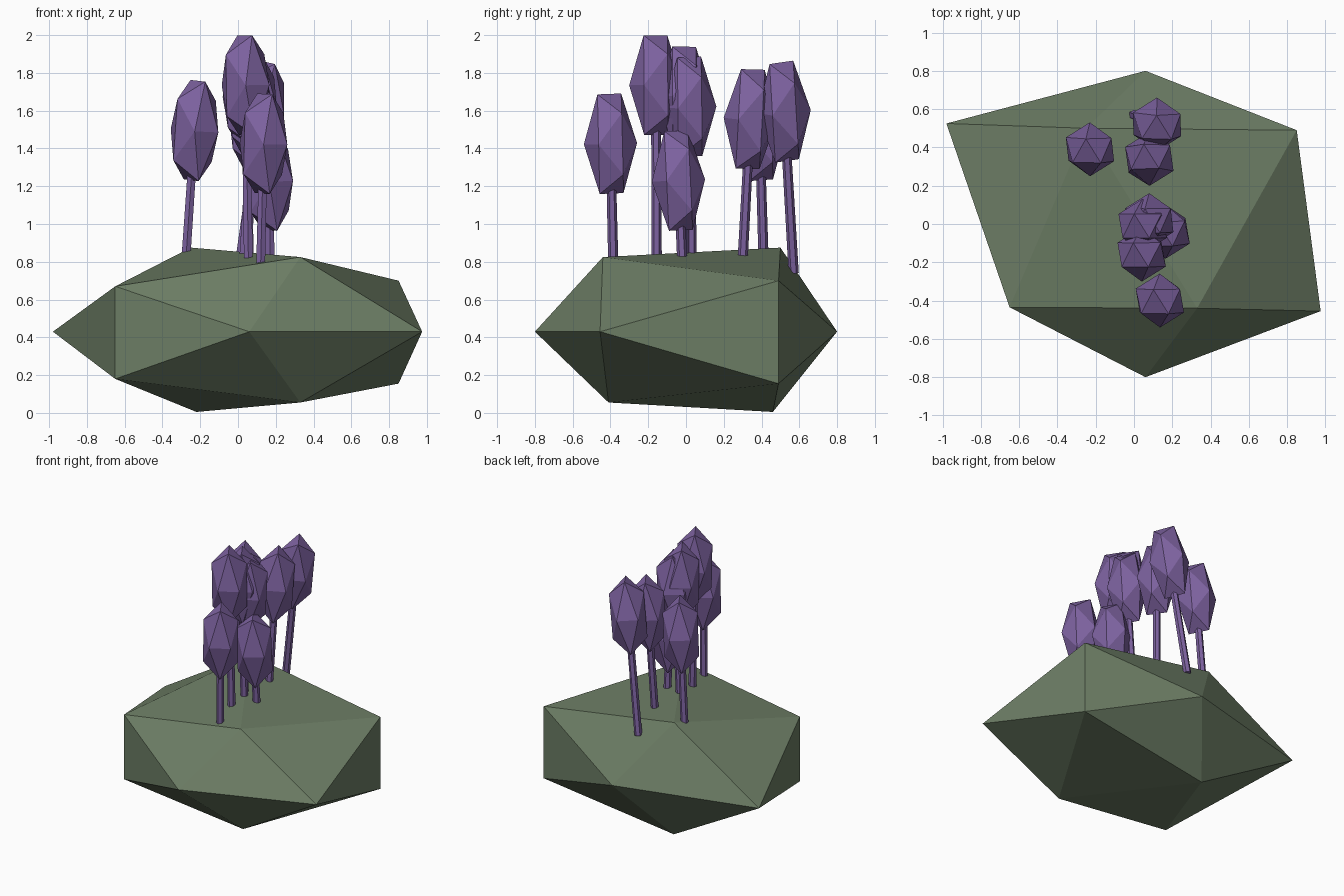
import bpy
import bmesh
from math import radians
from mathutils import Matrix, Vector

cube = bpy.data.objects.get("Cube")
if cube:
    bpy.data.objects.remove(cube)


def make_material(name, color):
    mat = bpy.data.materials.new(name)
    mat.use_nodes = True
    mat.diffuse_color = (*color, 1)
    mat.node_tree.nodes["Principled BSDF"].inputs["Base Color"].default_value = (*color, 1)
    return mat


def add_object(name, bm, mat):
    bmesh.ops.recalc_face_normals(bm, faces=bm.faces)
    mesh = bpy.data.meshes.new(name)
    bm.to_mesh(mesh)
    bm.free()
    mesh.materials.append(mat)
    obj = bpy.data.objects.new(name, mesh)
    bpy.context.collection.objects.link(obj)
    return obj


def hull(name, points, mat, matrix=Matrix()):
    bm = bmesh.new()
    for p in points:
        bm.verts.new(matrix @ Vector(p))
    bmesh.ops.convex_hull(bm, input=bm.verts)
    return add_object(name, bm, mat)


moss = make_material("moss_green", (0.155, 0.212, 0.133))
violet = make_material("violet", (0.205, 0.122, 0.35))

# Faceted boulder: twelve corners wrapped in a hull
hull("boulder", [
    (0.06, -0.8, 0.43), (0.06, 0.8, 0.43), (0.975, -0.455, 0.43), (-0.98, 0.525, 0.43),
    (0.85, 0.49, 0.7), (0.85, 0.49, 0.155), (-0.65, -0.435, 0.67), (-0.65, -0.435, 0.18),
    (-0.25, 0.5, 0.875), (0.33, -0.44, 0.825), (-0.22, 0.46, 0.005), (0.33, -0.41, 0.055),
], moss)

# Crown shape: icosahedron standing on an edge
GOLD = (1 + 5 ** 0.5) / 2
signs = [(a, b) for a in (-1, 1) for b in (-1, 1)]
ico = [p for a, b in signs
       for p in ((a, 0, b * GOLD), (0, a * GOLD, b), (a * GOLD, b, 0))]
crown_shape = Matrix.Rotation(radians(122), 4, "Z") @ Matrix.Diagonal((0.074, 0.074, 0.163, 1))

# Trees: trunk foot, crown centre
trees = [
    ((-0.275, 0.41, 0.83), (-0.23, 0.39, 1.495)),
    ((0.0, 0.57, 0.74), (0.12, 0.52, 1.595)),
    ((0.05, 0.3, 0.81), (0.08, 0.34, 1.555)),
    ((0.055, -0.155, 0.81), (0.04, -0.16, 1.735)),
    ((0.03, 0.03, 0.81), (0.08, 0.02, 1.62)),
    ((0.06, -0.01, 0.81), (0.045, -0.01, 1.675)),
    ((0.17, -0.02, 0.81), (0.165, -0.04, 1.23)),
    ((0.12, -0.385, 0.79), (0.135, -0.4, 1.425)),
]
for i, (foot, centre) in enumerate(trees, 1):
    foot, centre = Vector(foot), Vector(centre)
    axis = centre - foot
    lean = Vector((0, 0, 1)).rotation_difference(axis).to_matrix().to_4x4()
    hull(f"tree_crown_{i}", ico, violet, Matrix.Translation(centre) @ lean @ crown_shape)
    bm = bmesh.new()
    bmesh.ops.create_cone(bm, cap_ends=True, segments=6, radius1=0.027, radius2=0.025,
                          depth=axis.length,
                          matrix=Matrix.Translation((foot + centre) / 2) @ lean)
    add_object(f"tree_trunk_{i}", bm, violet)
